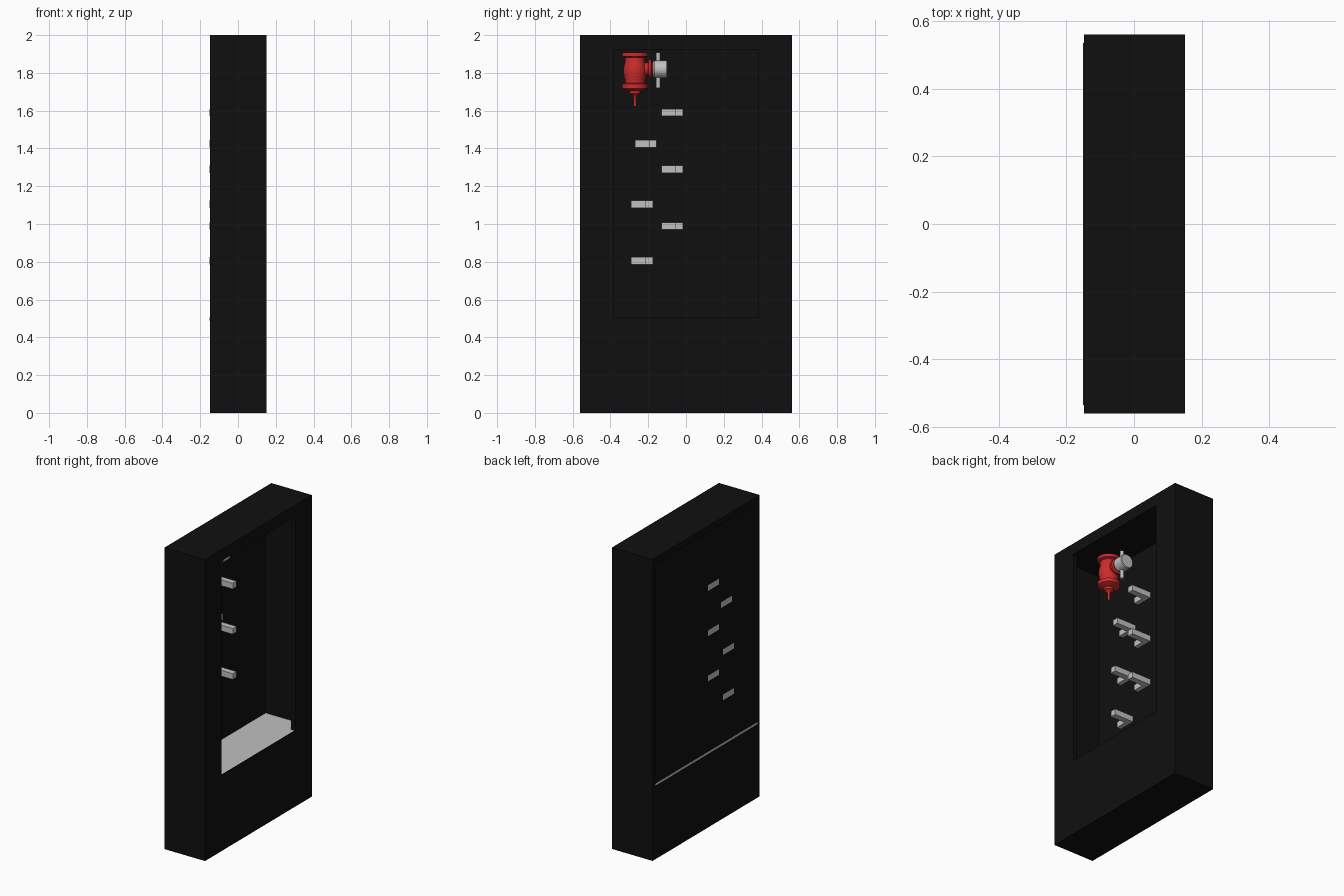
import bpy, bmesh, math
from mathutils import Vector, Matrix

cube = bpy.data.objects.get("Cube")
if cube:
    bpy.data.objects.remove(cube, do_unlink=True)


def material(name, rgb):
    m = bpy.data.materials.new(name)
    m.use_nodes = True
    m.diffuse_color = (*rgb, 1)
    m.node_tree.nodes["Principled BSDF"].inputs["Base Color"].default_value = (*rgb, 1)
    return m


BLACK = material("black paint", (0.005, 0.005, 0.005))
GREY = material("light grey", (0.53, 0.53, 0.53))
RED = material("red enamel", (0.6, 0.025, 0.025))


def finish(name, bm, mat, smooth=False):
    bmesh.ops.recalc_face_normals(bm, faces=bm.faces)
    me = bpy.data.meshes.new(name)
    bm.to_mesh(me)
    bm.free()
    me.materials.append(mat)
    ob = bpy.data.objects.new(name, me)
    bpy.context.collection.objects.link(ob)
    if smooth:
        bpy.ops.object.select_all(action='DESELECT')
        ob.select_set(True)
        bpy.context.view_layer.objects.active = ob
        bpy.ops.object.shade_smooth_by_angle(angle=math.radians(35))
    return ob


def add_box(bm, x, y, z):
    size = (x[1] - x[0], y[1] - y[0], z[1] - z[0])
    mid = Vector((sum(x) / 2, sum(y) / 2, sum(z) / 2))
    bmesh.ops.create_cube(bm, size=1,
                          matrix=Matrix.Translation(mid) @ Matrix.Diagonal((*size, 1)))


def box(name, mat, x, y, z):
    bm = bmesh.new()
    add_box(bm, x, y, z)
    return finish(name, bm, mat)


def lathe(name, mat, profile, matrix, sides=32):
    """Spin (radius, height) points around local z."""
    bm = bmesh.new()
    vs = [bm.verts.new((r, 0, h)) for r, h in profile]
    es = [bm.edges.new(p) for p in zip(vs, vs[1:])]
    bmesh.ops.spin(bm, geom=vs + es, cent=(0, 0, 0), axis=(0, 0, 1),
                   angle=math.tau, steps=sides, use_duplicate=False)
    bmesh.ops.remove_doubles(bm, verts=bm.verts, dist=1e-5)
    bm.transform(matrix)
    return finish(name, bm, mat, True)


# Cabinet shell, open on the +x side
BACK, FRONT = -0.147, 0.15
for side, s in (("front", -1), ("rear", 1)):
    span = lambda a, b: tuple(sorted((s * a, s * b)))
    box(side + "_wall", BLACK, (BACK, FRONT), span(0.49, 0.56), (0, 2))
    box(side + "_jamb", BLACK, (0.12, FRONT), span(0.385, 0.49), (0.5, 1.93))
box("cabinet_top", BLACK, (BACK, FRONT), (-0.49, 0.49), (1.925, 2))
box("cabinet_base", BLACK, (BACK, FRONT), (-0.49, 0.49), (0, 0.5))
box("front_sill", BLACK, (0.145, FRONT), (-0.385, 0.385), (0.49, 0.504))
box("back_panel", BLACK, (-0.1495, -0.14), (-0.535, 0.535), (0.5, 1.96))
box("floor_plate", GREY, (-0.15, 0.145), (-0.535, 0.535), (0.49, 0.504))

# L-shaped hose brackets: (rear edge y, centre z)
BRACKETS = [(-0.015, 1.59), (-0.155, 1.425), (-0.015, 1.29),
            (-0.175, 1.105), (-0.015, 0.99), (-0.175, 0.805)]
for i, (y, z) in enumerate(BRACKETS, 1):
    bm = bmesh.new()
    zs = (z - 0.019, z + 0.019)
    add_box(bm, (-0.15, 0.0), (y - 0.04, y), zs)
    add_box(bm, (-0.15, -0.11), (y - 0.115, y - 0.04), zs)
    finish(f"hose_bracket_{i}", bm, GREY)

# Valve body with flanges, bonnet and stem
VX, VY, VZ = -0.03, -0.27, 1.82
lathe("valve_body", RED, [
    (0, 1.9), (0.045, 1.9), (0.045, 1.908), (0.07, 1.908), (0.07, 1.888),
    (0.052, 1.882), (0.052, 1.86), (0.058, 1.84), (0.062, 1.815), (0.058, 1.78),
    (0.052, 1.76), (0.052, 1.746), (0.068, 1.742), (0.068, 1.718), (0.055, 1.712),
    (0.03, 1.705), (0.03, 1.69), (0.014, 1.682), (0.008, 1.672), (0.008, 1.622),
    (0, 1.622)], Matrix.Translation((VX, VY, 0)))

# Side outlet, its coupling and vertical lugs
along_y = Matrix.Translation((VX, VY, VZ)) @ Matrix.Rotation(-math.pi / 2, 4, 'X')
lathe("valve_outlet", RED, [
    (0, 0.03), (0.035, 0.03), (0.035, 0.068), (0.05, 0.072), (0.05, 0.086),
    (0.038, 0.09), (0.038, 0.1), (0, 0.1)], along_y)
lathe("outlet_coupling", GREY, [
    (0, 0.096), (0.04, 0.096), (0.046, 0.102), (0.046, 0.168), (0.042, 0.172),
    (0, 0.172)], along_y)
for name, z0, z1 in (("upper_lug", 1.855, 1.908), ("lower_lug", 1.72, 1.785)):
    lathe(name, GREY, [(0, z0), (0.012, z0), (0.012, z1), (0, z1)],
          Matrix.Translation((VX, -0.148, 0)), 16)
